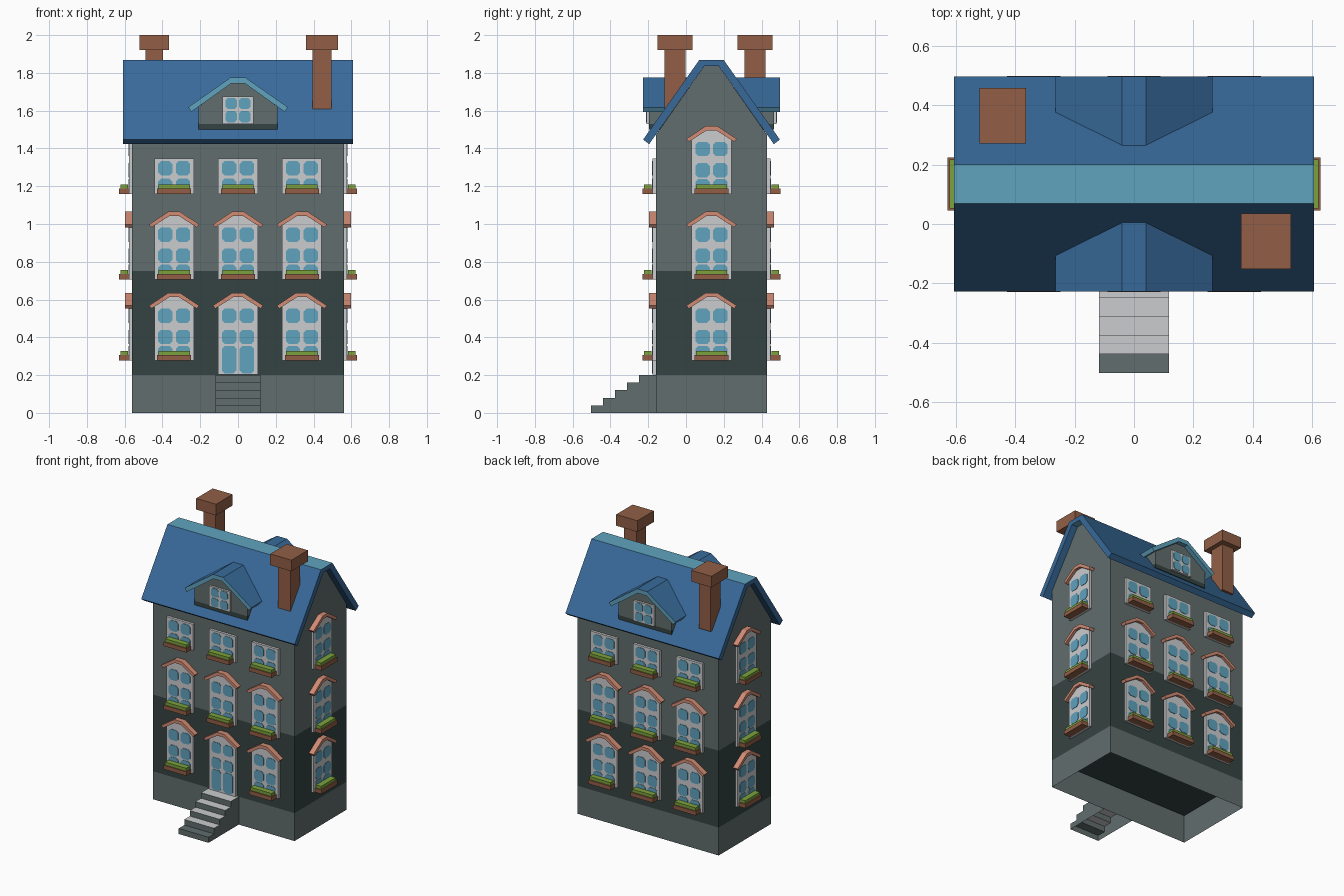
import bpy, bmesh, math
from mathutils import Matrix, Vector

if "Cube" in bpy.data.objects:
    bpy.data.objects.remove(bpy.data.objects["Cube"])


def material(name, hex_code):
    def lin(c):
        c /= 255
        return c / 12.92 if c <= 0.04045 else ((c + 0.055) / 1.055) ** 2.4
    m = bpy.data.materials.new(name)
    m.diffuse_color = [lin(int(hex_code[i:i + 2], 16)) for i in (0, 2, 4)] + [1]
    m.use_nodes = True
    m.node_tree.nodes["Principled BSDF"].inputs["Base Color"].default_value = m.diffuse_color
    return m


GREY = material("grey wall", "616D6D")
DARK = material("dark wall", "354342")
BLUE = material("blue roof", "386A9A")
TEAL = material("teal trim", "60A3BF")
BROWN = material("brown brick", "925F46")
SALMON = material("salmon hood", "D08B74")
PALE = material("pale frame", "CBCCCE")
GREEN = material("green plants", "7CA23C")

CY = 0.135                      # y of the ridge line
HX, HY = 0.56, 0.295            # half size of the walls


def prism(name, mats, outlines, d0, d1, m=Matrix(), rule=None, cuts=(), open_bottom=False):
    """Extrude (u, z) outlines outwards (local -y) from d0 to d1."""
    bm = bmesh.new()
    for pts in outlines:
        a = [bm.verts.new((u, -d0, z)) for u, z in pts]
        b = [bm.verts.new((u, -d1, z)) for u, z in pts]
        bm.faces.new(a)
        bm.faces.new(b[::-1])
        for i in range(len(pts)):
            j = (i + 1) % len(pts)
            bm.faces.new((a[i], b[i], b[j], a[j]))
    for z in cuts:
        bmesh.ops.bisect_plane(bm, geom=bm.verts[:] + bm.edges[:] + bm.faces[:],
                               plane_co=(0, 0, z), plane_no=(0, 0, 1))
    bmesh.ops.recalc_face_normals(bm, faces=bm.faces[:])
    bm.transform(m)
    bm.normal_update()
    if rule:
        for f in bm.faces:
            f.material_index = rule(f)
    if open_bottom:
        low = [f for f in bm.faces if f.normal.z < -0.9 and f.calc_center_median().z < 0.001]
        bmesh.ops.delete(bm, geom=low, context='FACES_ONLY')
    me = bpy.data.meshes.new(name)
    bm.to_mesh(me)
    bm.free()
    for mat in mats:
        me.materials.append(mat)
    ob = bpy.data.objects.new(name, me)
    bpy.context.collection.objects.link(ob)
    return ob


def rect(u0, u1, z0, z1):
    return [(u0, z0), (u1, z0), (u1, z1), (u0, z1)]


def mirrored(right):
    """Close a right-hand half outline by mirroring it over u = 0."""
    return right + [(-u, z) for u, z in reversed(right)]


def pane(u, z, hw, hh):
    c = 0.4 * hw
    return [(u - hw, z - hh + c), (u - hw + c, z - hh), (u + hw - c, z - hh), (u + hw, z - hh + c),
            (u + hw, z + hh - c), (u + hw - c, z + hh), (u - hw + c, z + hh), (u - hw, z + hh - c)]


def place(x, y, z, turn):
    return Matrix.Translation((x, y, z)) @ Matrix.Rotation(math.radians(turn), 4, 'Z')


SIDE = place(0, CY, 0, 90)      # u runs along +y from the ridge, depth along x

# Walls: hollow foundation, dark ground storey, grey upper storeys and gables
prism("walls", [GREY, DARK], [mirrored([(HY, 0), (HY, 1.47), (0.038, 1.836)])], -HX, HX, SIDE,
      rule=lambda f: int(0.2 < f.calc_center_median().z < 0.75
                         and max(v.co.z for v in f.verts) < 0.76),
      cuts=(0.2, 0.75), open_bottom=True)
prism("ground_floor", [DARK], [rect(-0.558, 0.558, 0.2, 0.204)], -0.293, 0.293, place(0, CY, 0, 0))

# Main roof slab with a flat teal ridge
prism("main_roof", [BLUE, TEAL],
      [mirrored([(0.33, 1.423), (0.362, 1.447), (0.065, 1.868)])[0:6][:3]
       + [(-0.065, 1.868), (-0.362, 1.447), (-0.33, 1.423), (-0.038, 1.836), (0.038, 1.836)]],
      -0.608, 0.608, SIDE, rule=lambda f: int(abs(f.normal.z) > 0.99))

# Front steps
steps = [(-0.16, 0.0), (-0.502, 0.0)]
for i in range(5):
    y = -0.502 + 0.063 * i
    steps += [(y, 0.04 * (i + 1)), (y + 0.063 if i < 4 else -0.16, 0.04 * (i + 1))]
prism("front_steps", [GREY, PALE], [steps], -0.118, 0.118, place(0, 0, 0, 90),
      rule=lambda f: int(f.normal.z > 0.9 and f.calc_center_median().z > 0.06), open_bottom=True)


def window(m, hooded=True, door=False):
    base = -0.075 if door else 0
    if hooded:
        outline = mirrored([(0.105, base), (0.105, 0.285), (0.025, 0.337)])
        rows = [(0.237, 0.038), (0.125, 0.038)]
        rows.append((0.005, 0.073) if door else (0.042, 0.036))
        prism("window_hood", [SALMON],
              [[(0.12, 0.275), (0.133, 0.291), (0.03, 0.359), (-0.03, 0.359),
                (-0.133, 0.291), (-0.12, 0.275), (-0.025, 0.336), (0.025, 0.336)]], 0, 0.037, m)
    else:
        outline = rect(-0.105, 0.105, 0, 0.187)
        rows = [(0.135, 0.038), (0.042, 0.038)]
    prism("door_frame" if door else "window_frame", [PALE], [outline], 0, 0.018, m)
    prism("door_panes" if door else "window_panes", [TEAL],
          [pane(s * 0.047, z, 0.038, h) for z, h in rows for s in (-1, 1)], 0.017, 0.021, m)
    if not door:
        prism("flower_box", [BROWN], [rect(-0.09, 0.09, 0, 0.029)], 0.016, 0.07, m)
        prism("flower_box_plants", [GREEN], [rect(-0.083, 0.083, 0.028, 0.05)], 0.022, 0.062, m)


# Windows on all four walls and the front door
LEVELS = (0.277, 0.707, 1.16)
for level, z in enumerate(LEVELS):
    for col in (-1, 0, 1):
        window(place(col * 0.338, CY - HY, z, 0), level < 2, level == 0 and col == 0)
        window(place(col * 0.338, CY + HY, z, 180), level < 2)
    window(place(HX, CY, z, 90))
    window(place(-HX, CY, z, 270))

# Dormers on the front and back slopes
for turn in (0, 180):
    m = place(0, CY, 0, turn)
    prism("dormer_roof", [BLUE, TEAL],
          [[(0.247, 1.594), (0.264, 1.618), (0.04, 1.775), (-0.04, 1.775),
            (-0.264, 1.618), (-0.247, 1.594), (-0.035, 1.745), (0.035, 1.745)]],
          0.12, 0.362, m, rule=lambda f: int(f.normal.z < 0.3))
    prism("dormer_wall", [GREY], [mirrored([(0.21, 1.53), (0.21, 1.62), (0.035, 1.746)])], 0.15, 0.33, m)
    prism("dormer_sill", [DARK], [rect(-0.21, 0.21, 1.50, 1.53)], 0.25, 0.33, m)
    prism("dormer_window_frame", [PALE], [rect(-0.082, 0.082, 1.53, 1.675)], 0.329, 0.345, m)
    prism("dormer_window_panes", [TEAL],
          [pane(s * 0.036, z, 0.03, 0.03) for z in (1.568, 1.638) for s in (-1, 1)], 0.344, 0.348, m)

# Chimneys
for x, y, hw, cap in ((0.445, -0.058, 0.05, 0.084), (-0.443, 0.365, 0.046, 0.079)):
    m = place(x, y, 0, 0)
    prism("chimney_stack", [BROWN], [rect(-hw, hw, 1.58, 1.93)], -0.055, 0.055, m)
    prism("chimney_cap", [BROWN], [rect(-cap, cap, 1.92, 2.0)], -0.093, 0.093, m)
